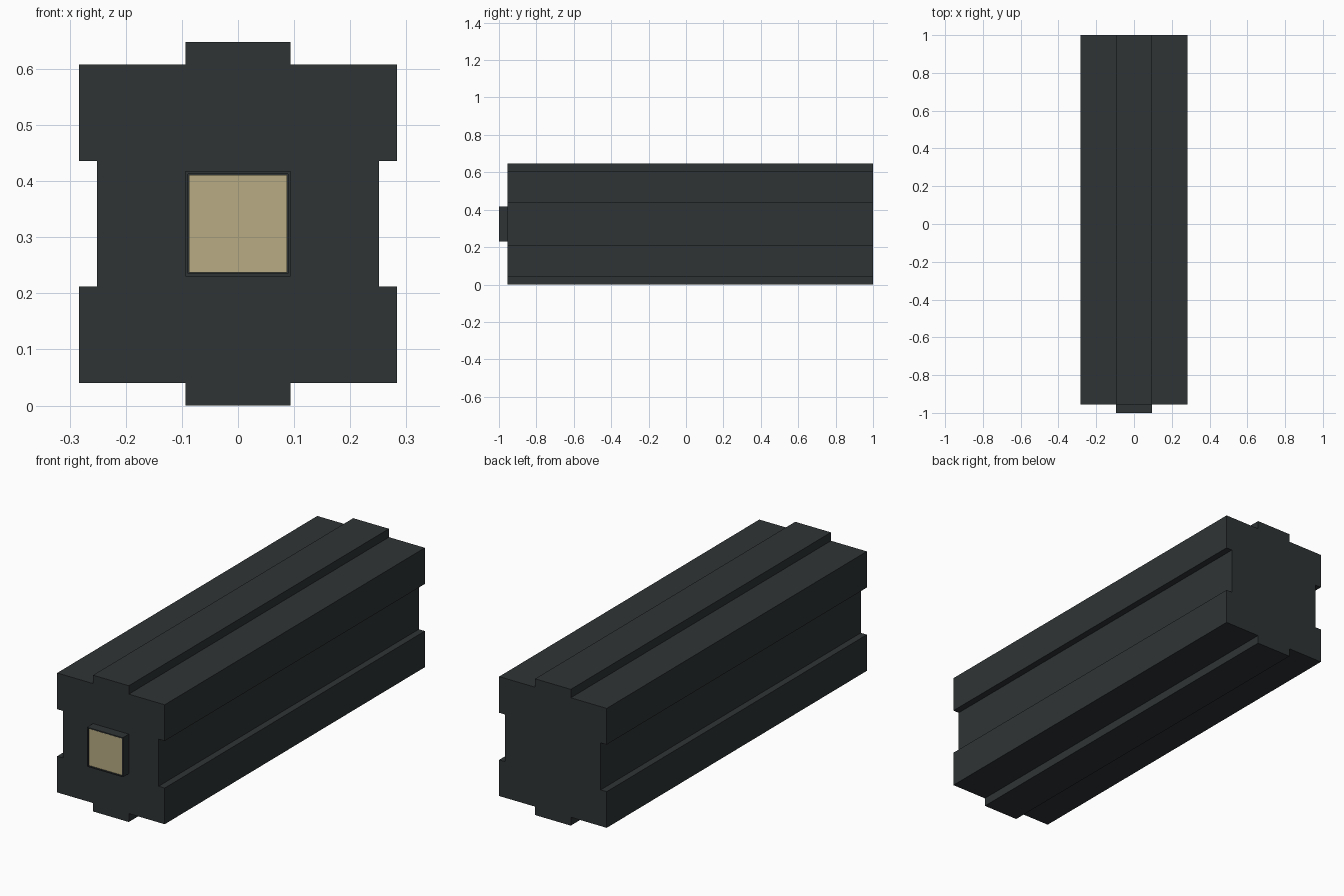
import bpy, bmesh

if "Cube" in bpy.data.objects:
    bpy.data.objects.remove(bpy.data.objects["Cube"])

def material(name, color):
    m = bpy.data.materials.new(name)
    m.diffuse_color = color
    m.use_nodes = True
    m.node_tree.nodes["Principled BSDF"].inputs["Base Color"].default_value = m.diffuse_color
    return m

dark = material("dark_grey", (0.028, 0.034, 0.036, 1))
tan = material("tan", (0.48, 0.41, 0.223, 1))

def prism(name, outline, y0, y1, mat, inset=0.0, recess=0.0):
    """Extrude an x-z outline from y0 to y1, optionally recessing its front face."""
    bm = bmesh.new()
    face = bm.faces.new([bm.verts.new((x, y0, z)) for x, z in outline])
    ext = bmesh.ops.extrude_face_region(bm, geom=[face], use_keep_orig=True)
    for v in ext["geom"]:
        if isinstance(v, bmesh.types.BMVert):
            v.co.y = y1
    bmesh.ops.recalc_face_normals(bm, faces=bm.faces)
    if inset:
        front = min(bm.faces, key=lambda f: f.calc_center_median().y)
        bmesh.ops.inset_region(bm, faces=[front], thickness=inset)
        inner = bmesh.ops.extrude_discrete_faces(bm, faces=[front])["faces"][0]
        for v in inner.verts:
            v.co.y += recess
    me = bpy.data.meshes.new(name)
    bm.to_mesh(me)
    bm.free()
    me.materials.append(mat)
    ob = bpy.data.objects.new(name, me)
    bpy.context.collection.objects.link(ob)
    return ob

def square(r, zc):
    return [(-r, zc - r), (r, zc - r), (r, zc + r), (-r, zc + r)]

# Long body: right half of the cross-section, mirrored to the left
half = [(0.094, 0), (0.094, 0.04), (0.283, 0.04), (0.283, 0.212), (0.251, 0.212),
        (0.251, 0.436), (0.283, 0.436), (0.283, 0.608), (0.094, 0.608), (0.094, 0.648)]
prism("body", half + [(-x, z) for x, z in reversed(half)], -0.955, 1.0, dark)

# Raised front frame with a shallow recess, and the panel set into it
prism("front_frame", square(0.094, 0.324), -1.0, -0.955, dark, inset=0.007, recess=0.008)
prism("front_panel", square(0.087, 0.324), -0.997, -0.99, tan)
